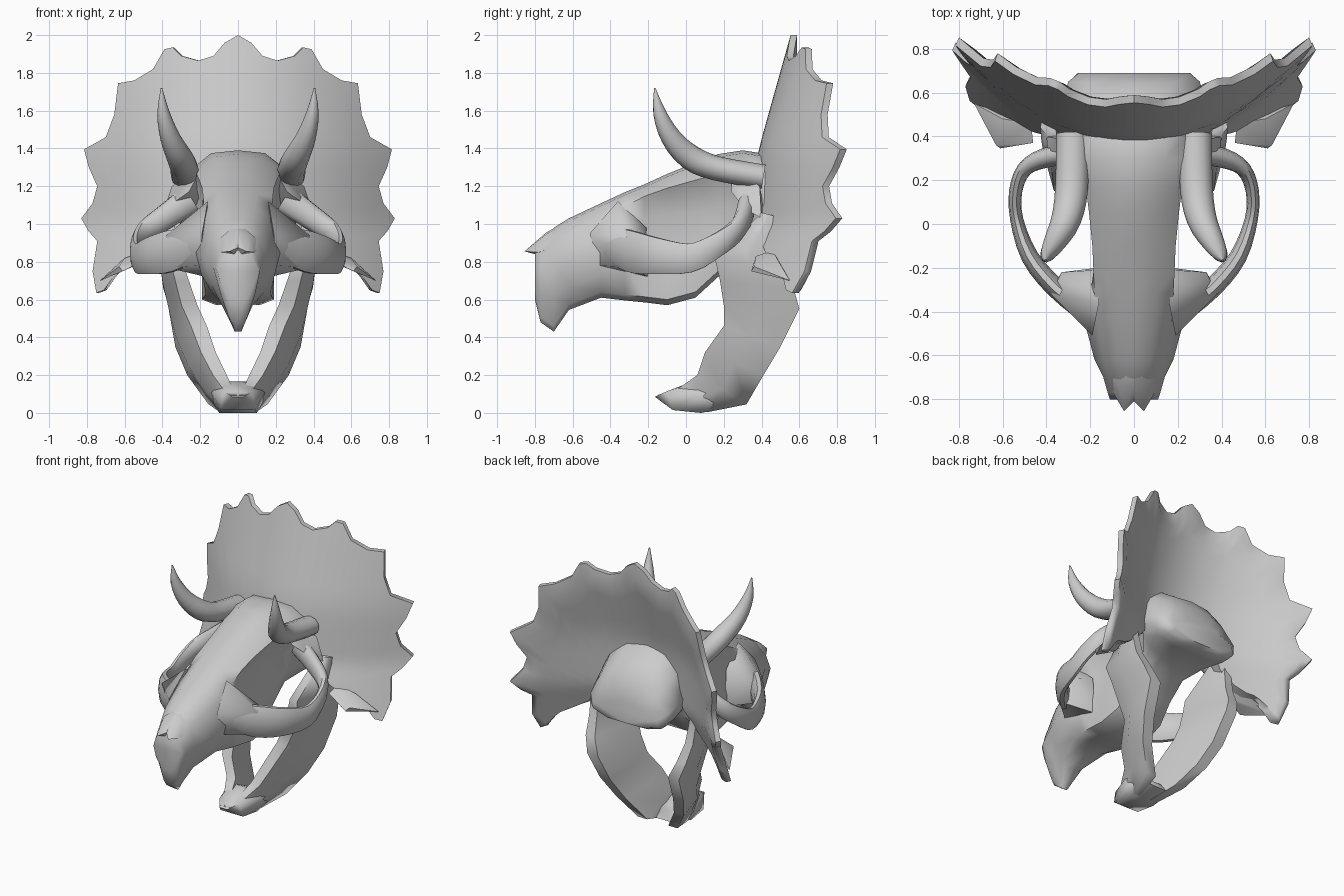
import bpy, bmesh, math
from mathutils import Vector

if "Cube" in bpy.data.objects:
    bpy.data.objects.remove(bpy.data.objects["Cube"], do_unlink=True)

bone = bpy.data.materials.new("grey bone")
bone.use_nodes = True
bone.diffuse_color = (0.6, 0.6, 0.6, 1)
bone.node_tree.nodes["Principled BSDF"].inputs["Base Color"].default_value = (0.6, 0.6, 0.6, 1)


def finish(name, bm, mirror=False, angle=50):
    """Turn a bmesh into a smooth shaded, optionally mirrored object."""
    bmesh.ops.recalc_face_normals(bm, faces=bm.faces)
    mesh = bpy.data.meshes.new(name)
    bm.to_mesh(mesh)
    bm.free()
    mesh.materials.append(bone)
    obj = bpy.data.objects.new(name, mesh)
    bpy.context.collection.objects.link(obj)
    bpy.ops.object.select_all(action='DESELECT')
    obj.select_set(True)
    bpy.context.view_layer.objects.active = obj
    bpy.ops.object.shade_smooth_by_angle(angle=math.radians(angle))
    if mirror:
        mod = obj.modifiers.new("mirror", 'MIRROR')
        mod.use_mirror_merge = False
    return obj


def loft(name, rings, mirror=False, angle=50):
    """Skin closed rings of equal length and cap both ends."""
    bm = bmesh.new()
    rows = [[bm.verts.new(p) for p in ring] for ring in rings]
    n = len(rows[0])
    for a, b in zip(rows, rows[1:]):
        for i in range(n):
            j = (i + 1) % n
            bm.faces.new((a[i], a[j], b[j], b[i]))
    bm.faces.new(rows[0])
    bm.faces.new(rows[-1])
    return finish(name, bm, mirror, angle)


def hull(name, points, mirror=False, angle=50):
    """Convex block around a few points."""
    bm = bmesh.new()
    for p in points:
        bm.verts.new(p)
    found = bmesh.ops.convex_hull(bm, input=bm.verts)
    loose = [v for v in found["geom_interior"] if isinstance(v, bmesh.types.BMVert)]
    bmesh.ops.delete(bm, geom=loose, context='VERTS')
    return finish(name, bm, mirror, angle)


def both_sides(points):
    return points + [(-x, y, z) for x, y, z in points]


def refine(path, steps=3):
    """Smooth interpolation through rows of any width."""
    out = []
    for i in range(len(path) - 1):
        a, b, c, d = (path[min(max(k, 0), len(path) - 1)] for k in range(i - 1, i + 3))
        for s in range(steps):
            t = s / steps
            out.append([q + t * (r - p) / 2 + t * t * (2 * p - 5 * q + 4 * r - e) / 2
                        + t ** 3 * (3 * q - p - 3 * r + e) / 2
                        for p, q, r, e in zip(a, b, c, d)])
    return out + [list(path[-1])]


def tube(name, path, sides=10):
    """Mirrored tube along rows of x, y, z, side radius, upright radius."""
    path = refine(path)
    rings = []
    for i, (x, y, z, rs, ru) in enumerate(path):
        before, after = path[max(i - 1, 0)], path[min(i + 1, len(path) - 1)]
        along = (Vector(after[:3]) - Vector(before[:3])).normalized()
        side = along.cross(Vector((0, 0, 1))).normalized()
        up = side.cross(along)
        turns = [2 * math.pi * k / sides for k in range(sides)]
        rings.append([Vector((x, y, z)) + side * rs * math.cos(a) + up * ru * math.sin(a)
                      for a in turns])
    return loft(name, rings, True)


# Skull from beak to braincase: y, top, middle, bottom, then half widths at each;
# the middle narrows where the eye sockets are
sections = [
    (-.80, .88, .75, .60, .07, .11, .06), (-.77, .91, .77, .48, .09, .12, .05),
    (-.70, .98, .80, .43, .11, .14, .03), (-.62, 1.03, .80, .545, .14, .18, .08),
    (-.45, 1.11, .85, .61, .17, .225, .14),
    (-.32, 1.17, .95, .595, .18, .20, .17), (-.22, 1.21, 1.03, .585, .185, .14, .18),
    (-.10, 1.265, 1.05, .57, .19, .12, .19), (.05, 1.325, 1.06, .61, .205, .11, .18),
    (.17, 1.37, 1.07, .72, .22, .12, .16), (.30, 1.39, 1.07, .83, .26, .17, .16),
    (.43, 1.37, 1.08, .88, .28, .31, .22), (.58, 1.27, 1.05, .88, .24, .32, .26),
    (.65, 1.18, 1.02, .88, .2, .3, .26), (.69, 1.06, .98, .9, .12, .25, .23),
]
rings = []
for y, top, mid, low, wt, wm, wl in sections:
    half = [(wt * .55, top - .015), (wt, top - .35 * (top - mid)), (wm, mid),
            (max(wl, .53 * (wm + wl)), (mid + low) / 2), (wl, low + .03), (wl * .6, low)]
    rings.append([(0, y, top)] + [(x, y, z) for x, z in half]
                 + [(0, y, low)] + [(-x, y, z) for x, z in reversed(half)])
loft("skull", rings, angle=60)

# Overhanging two pointed nose cap
hull("nose_cap", [(.045, -.855, .855), (0, -.81, .875), (0, -.76, .83), (.09, -.78, .85),
                  (.07, -.74, .945), (0, -.74, .955), (.13, -.66, .9), (0, -.64, 1.01)],
     True, 60)

# Bony wall in front of each eye socket, the cheek arch, and the post behind the socket
hull("socket_wall", [(.16, -.36, 1.12), (.19, -.51, .95), (.17, -.21, .98), (.33, -.22, .93),
                     (.38, -.32, .94), (.38, -.3, .77), (.2, -.46, .78), (.17, -.2, .72)],
     True, 70)
tube("cheek_arch", [
    (.2, -.43, .91, .04, .09), (.36, -.29, .855, .045, .115), (.475, -.15, .83, .04, .10),
    (.535, .02, .82, .03, .08), (.54, .15, .88, .03, .065), (.5, .25, .95, .035, .06),
    (.41, .3, 1.02, .045, .065), (.25, .33, 1.13, .05, .08)])
hull("socket_post", [(.18, .24, 1.32), (.35, .39, 1.2), (.39, .31, 1.08), (.26, .24, 1.17),
                     (.2, .42, 1.05), (.4, .4, 1.03)], True)

# Brow horns
tube("brow_horn", [
    (.28, .41, 1.25, .075, .065), (.285, .16, 1.295, .075, .065), (.31, .02, 1.355, .068, .068),
    (.36, -.08, 1.46, .052, .055), (.395, -.14, 1.59, .032, .035), (.405, -.165, 1.72, .004, .004)], 12)


# Frill: outer rim x, z and matching inner edge x, z from the top to the lower tip
def frill_depth(x, z):
    y = .38 + .65 * x * x
    if z > 1.38:
        return y + .28 * (z - 1.38)
    return y + .1 * (max(z, 1) - 1.38) - .4 * max(1 - z, 0)


rim = [
    (0, 2, 0, 1.25), (.07, 1.96, .04, 1.25), (.13, 1.89, .08, 1.24), (.21, 1.865, .12, 1.24),
    (.30, 1.89, .16, 1.22), (.345, 1.935, .19, 1.2), (.39, 1.925, .21, 1.19),
    (.45, 1.82, .23, 1.18), (.55, 1.76, .25, 1.15), (.635, 1.745, .26, 1.12),
    (.655, 1.58, .28, 1.08), (.70, 1.46, .29, 1.05), (.815, 1.395, .3, 1.02),
    (.79, 1.3, .31, .99), (.745, 1.2, .33, .97), (.77, 1.11, .35, .94), (.83, 1.03, .38, .91),
    (.79, .96, .42, .88), (.745, .91, .46, .85), (.77, .75, .53, .81), (.75, .635, .59, .79),
    (.71, .65, .61, .79)]
rim = [(-a, b, -c, d) for a, b, c, d in reversed(rim[1:])] + rim
rings = []
for ox, oz, ix, iz in rim:
    front, back = [], []
    for k in range(8):
        t = k / 7
        x, z = ix + (ox - ix) * t, iz + (oz - iz) * t
        thick = .035 if k == 7 else .065
        front.append(Vector((x, frill_depth(x, z), z)))
        back.append(front[-1] + Vector((-.02 * x, thick, 0)))
    rings.append(front + back[::-1])
loft("frill", rings, angle=60)

# Thin flange and spur where the frill meets the cheek
hull("frill_flange", [(.46, .37, .83), (.61, .345, .75), (.63, .36, .775), (.5, .37, .8),
                      (.47, .46, .86), (.7, .5, .72), (.73, .55, .7), (.6, .48, .82)], True)

# Lower jaw branches: front y, z and back y, z, then front x, back x, half thickness
jaw = [
    (.4, 1.06, .48, 1.04, .37, .4, .035), (.3, .96, .48, .93, .35, .39, .045),
    (.15, .83, .51, .78, .33, .38, .05), (.18, .7, .57, .66, .29, .36, .06),
    (.2, .57, .6, .55, .25, .32, .07), (.2, .46, .5, .35, .2, .29, .07),
    (.1, .32, .41, .2, .15, .23, .065),
    (.06, .2, .32, .045, .09, .12, .06), (-.04, .13, .12, .005, .05, .07, .045),
    (-.15, .095, -.06, .02, .02, .04, .03)]
rings = []
for fy, fz, by, bz, fx, bx, t in jaw:
    my, mz, mx = (fy + by) / 2, (fz + bz) / 2, (fx + bx) / 2
    rings.append([(fx - t * .5, fy, fz), (fx + t * .7, fy, fz), (mx + t * 1.2, my, mz),
                  (bx + t * .6, by, bz), (bx - t * .6, by, bz), (mx - t * .8, my, mz)])
loft("jaw_branch", rings, True, 65)

# Scoop shaped chin joining the two branches
hull("chin", both_sides([
    (.03, -.165, .085), (.075, -.1, .115), (.09, -.07, .015), (.1, .08, 0), (.14, .07, .11),
    (.15, .2, .09), (.08, .05, .165), (.02, .02, .16), (.08, .24, .03)]), angle=70)
